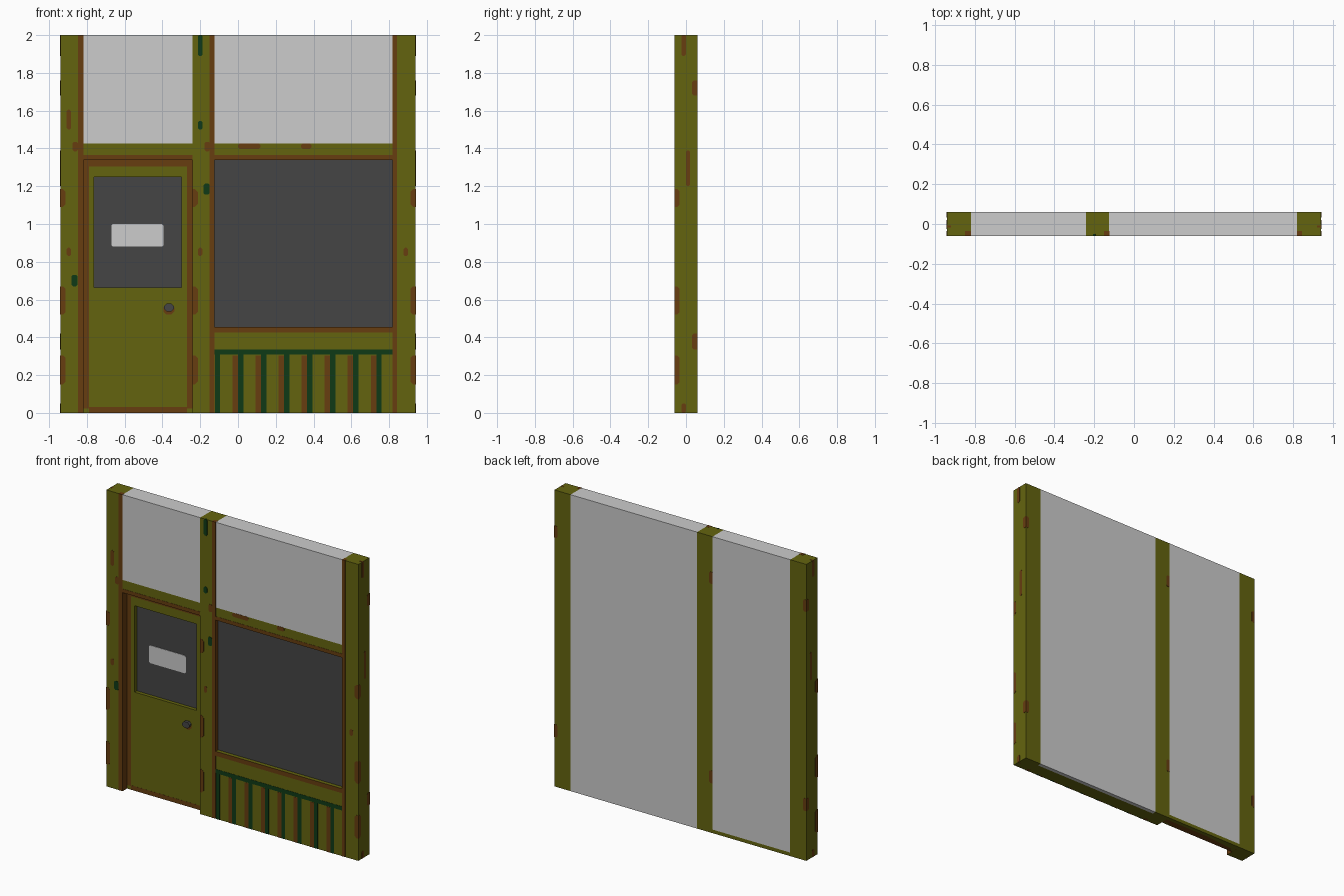
import bpy, bmesh

if "Cube" in bpy.data.objects:
    bpy.data.objects.remove(bpy.data.objects["Cube"])


def mat(name, r, g, b):
    m = bpy.data.materials.new(name)
    lin = [(c / 255 / 12.92) if c / 255 < 0.04045 else ((c / 255 + 0.055) / 1.055) ** 2.4 for c in (r, g, b)]
    m.diffuse_color = (*lin, 1)
    m.use_nodes = True
    m.node_tree.nodes["Principled BSDF"].inputs["Base Color"].default_value = m.diffuse_color
    return m


OLIVE = mat("olive paint", 100, 100, 15)
BROWN = mat("rust brown", 103, 61, 16)
GREEN = mat("dark green", 15, 58, 22)
WHITE = mat("plaster white", 204, 204, 204)
DARK = mat("dark glass", 69, 69, 69)

F, B = -0.06, 0.06          # front and back planes
DOOR_Y, E = -0.013, 0.0015  # door plane, thickness of painted plates


def prism(name, pts, lo, hi, m, axis="y"):
    """Extrude a 2D outline (u, z) along x or y from lo to hi."""
    bm = bmesh.new()
    place = (lambda u, z, d: (u, d, z)) if axis == "y" else (lambda u, z, d: (d, u, z))
    a = [bm.verts.new(place(u, z, lo)) for u, z in pts]
    b = [bm.verts.new(place(u, z, hi)) for u, z in pts]
    bm.faces.new(a)
    bm.faces.new(b[::-1])
    for i in range(len(pts)):
        j = (i + 1) % len(pts)
        bm.faces.new((a[i], b[i], b[j], a[j]))
    bmesh.ops.recalc_face_normals(bm, faces=bm.faces)
    me = bpy.data.meshes.new(name)
    bm.to_mesh(me)
    bm.free()
    me.materials.append(m)
    ob = bpy.data.objects.new(name, me)
    bpy.context.collection.objects.link(ob)
    return ob


def box(name, x0, x1, y0, y1, z0, z1, m):
    return prism(name, [(x0, z0), (x1, z0), (x1, z1), (x0, z1)], y0, y1, m)


def outline(u0, u1, z0, z1, c, left=True, right=True):
    """Rectangle whose left and/or right corners are clipped by c."""
    r = [(u1 - c, z0), (u1, z0 + c), (u1, z1 - c), (u1 - c, z1)] if right else [(u1, z0), (u1, z1)]
    l = [(u0 + c, z1), (u0, z1 - c), (u0, z0 + c), (u0 + c, z0)] if left else [(u0, z1), (u0, z0)]
    return r + l


def front_chip(name, x0, x1, z0, z1, m, c=0.008, **k):
    prism(name, outline(x0, x1, z0, z1, c, **k), F - E, F + 0.01, m)


# Posts
for name, x0, x1 in (("left_post", -0.94, -0.82), ("middle_post", -0.24, -0.125), ("right_post", 0.82, 0.94)):
    box(name, x0, x1, F, B, 0, 2, OLIVE)

# White upper panels, back sheets and lintels
for side, x0, x1, zb in (("door", -0.82, -0.24, 0.024), ("shop", -0.125, 0.82, 0)):
    box(side + "_upper_panel", x0, x1, F, B, 1.425, 2, WHITE)
    box(side + "_back_sheet", x0, x1, 0.035, B, zb, 1.425, WHITE)
    box(side + "_lintel", x0, x1, F, 0.035, 1.34, 1.425, OLIVE)
    box(side + "_lintel_trim", x0, x1, F - E, F + 0.02, 1.34, 1.365, BROWN)
box("door_sill", -0.82, -0.24, DOOR_Y, B, 0, 0.024, OLIVE)

# Tall brown trims on the posts
box("left_trim", -0.848, -0.819, F - E, F + 0.024, 0, 2.001, BROWN)
box("door_jamb", -0.83, -0.819, F, DOOR_Y, 0, 1.34, BROWN)
box("middle_trim", -0.15, -0.124, F - E, F + 0.024, 0, 2.001, BROWN)
box("right_trim", 0.819, 0.843, F - E, F + 0.024, 0, 2.001, BROWN)

# Door: brown rim, olive rails around the window, recessed pane
for name, x0, x1, z0, z1, m in (
        ("rim_left", -0.82, -0.79, 0, 1.34, BROWN), ("rim_right", -0.27, -0.24, 0, 1.34, BROWN),
        ("rim_top", -0.79, -0.27, 1.305, 1.34, BROWN), ("rim_bottom", -0.79, -0.27, 0, 0.03, BROWN),
        ("stile_left", -0.79, -0.763, 0.03, 1.305, OLIVE), ("stile_right", -0.30, -0.27, 0.03, 1.305, OLIVE),
        ("rail_top", -0.763, -0.30, 1.248, 1.305, OLIVE), ("panel_lower", -0.763, -0.30, 0.03, 0.665, OLIVE)):
    box("door_" + name, x0, x1, DOOR_Y - (E / 2 if z1 < 0.05 else 0), 0.035, z0, z1, m)
box("door_pane", -0.763, -0.30, 0.011, 0.035, 0.665, 1.248, DARK)
prism("door_sign", outline(-0.67, -0.395, 0.88, 1.0, 0.008), 0.008, 0.02, WHITE)
prism("knob_plate", outline(-0.395, -0.337, 0.52, 0.575, 0.017), DOOR_Y - E, DOOR_Y + 0.01, BROWN)
prism("door_knob", outline(-0.393, -0.339, 0.538, 0.578, 0.014), DOOR_Y - 0.022, DOOR_Y, DARK)

# Shop window with base
box("shop_pane", -0.125, 0.82, F + 0.025, 0.035, 0.455, 1.34, DARK)
box("shop_base", -0.125, 0.82, F, 0.035, 0, 0.455, OLIVE)
box("shop_window_sill", -0.125, 0.82, F - E, F + 0.02, 0.425, 0.455, BROWN)

# Striped boarding under the window
box("board_top_stripe", -0.125, 0.82, F - E, F + 0.01, 0.308, 0.335, GREEN)
for i in range(8):
    x = -0.122 + i * 0.122
    box("green_stripe", x, x + 0.028, F - E, F + 0.01, 0, 0.31, GREEN)
    if i:
        box("brown_stripe", x - 0.029, x, F - E, F + 0.01, 0, 0.304, BROWN)

# Worn chips along the front edges of the posts, wrapping round the outer sides
for z0, z1 in ((1.09, 1.185), (0.52, 0.67), (0.15, 0.305)):
    front_chip("edge_chip", -0.942, -0.912, z0, z1, BROWN, 0.015, left=False)
    front_chip("edge_chip", -0.24, -0.213, z0, z1, BROWN, 0.015, left=False)
    front_chip("edge_chip", 0.912, 0.942, z0, z1, BROWN, 0.015, right=False)
    for s in (-1, 1):
        prism("side_edge_chip", outline(F - E, -0.035, z0, z1, 0.012, left=False), s * 0.93, s * (0.94 + E), BROWN, "x")

# Chips on the outer sides and the back edges
for s in (-1, 1):
    for y0, y1, z0, z1 in ((0.033, 0.0615, 1.68, 1.76), (0.033, 0.0615, 0.335, 0.42), (0.0, 0.021, 1.2, 1.39),
                           (-0.025, 0.0, 0, 0.05), (-0.025, 0.0, 1.89, 2.001)):
        prism("side_chip", outline(y0, y1, z0, z1, 0.008, right=y1 < 0.06), s * 0.92, s * (0.94 + E), BROWN, "x")
for z0, z1 in ((1.68, 1.76), (0.335, 0.42)):
    for x0, x1, l in ((-0.942, -0.918, False), (-0.24, -0.216, False), (0.918, 0.942, True)):
        prism("back_chip", outline(x0, x1, z0, z1, 0.008, left=l, right=not l), B - 0.01, B + E, BROWN)

# Small chips on the front
for x0, x1, z0, z1 in ((-0.907, -0.884, 1.5, 1.605), (-0.907, -0.884, 0.83, 0.875), (-0.212, -0.189, 0.83, 0.875),
                       (0.876, 0.9, 0.83, 0.875), (0.0, 0.12, 1.398, 1.425), (0.333, 0.388, 1.398, 1.425),
                       (-0.876, -0.846, 1.385, 1.435), (-0.178, -0.148, 1.385, 1.435)):
    front_chip("front_chip", x0, x1, z0, z1, BROWN)
for x0, x1, z0, z1 in ((-0.213, -0.187, 1.89, 2.001), (-0.213, -0.187, 1.5, 1.545),
                       (-0.182, -0.151, 1.155, 1.215), (-0.882, -0.849, 0.67, 0.73)):
    front_chip("green_chip", x0, x1, z0, z1, GREEN)
